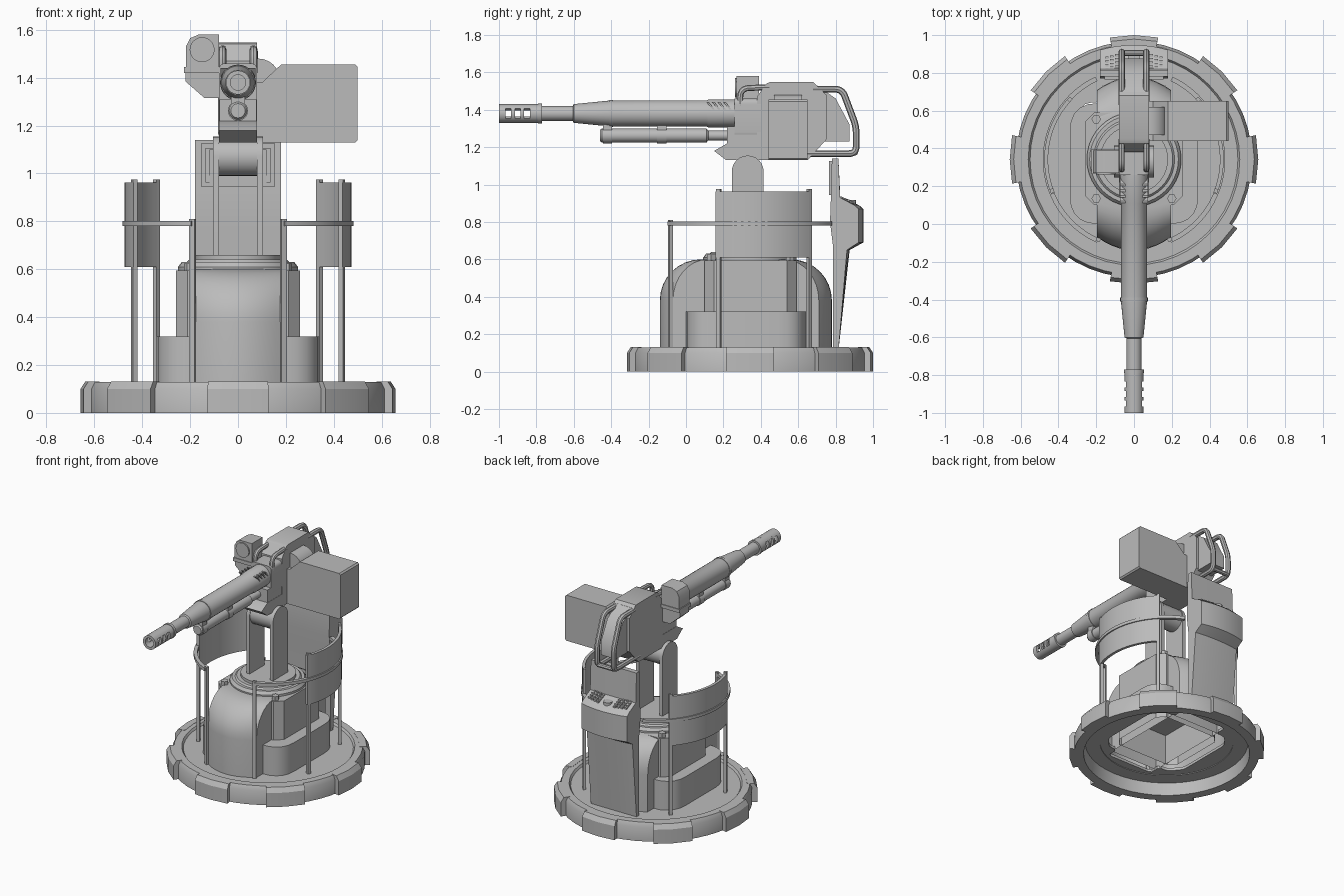
import bpy, bmesh, math
from mathutils import Vector

cube = bpy.data.objects.get("Cube")
if cube:
    bpy.data.objects.remove(cube)

grey = bpy.data.materials.new("plain_grey")
grey.use_nodes = True
grey.diffuse_color = (0.5, 0.5, 0.5, 1)
grey.node_tree.nodes["Principled BSDF"].inputs["Base Color"].default_value = (0.5, 0.5, 0.5, 1)

CY = 0.342          # turret axis
GUN_Z = 1.38        # bore height
made = []


def link(name, mesh):
    ob = bpy.data.objects.new(name, mesh)
    bpy.context.collection.objects.link(ob)
    mesh.materials.clear()
    mesh.materials.append(grey)
    made.append(ob)
    return ob


def finish(name, bm, open_bottom=False):
    bmesh.ops.remove_doubles(bm, verts=bm.verts, dist=1e-5)
    bmesh.ops.recalc_face_normals(bm, faces=bm.faces)
    if open_bottom:
        low = [f for f in bm.faces if f.normal.z < -0.9]
        bmesh.ops.delete(bm, geom=low, context='FACES')
    mesh = bpy.data.meshes.new(name)
    bm.to_mesh(mesh)
    bm.free()
    return link(name, mesh)


def fillet(pts, r, closed=True, n=5):
    """Round every corner of a 2D or 3D outline."""
    pts = [Vector(p) for p in pts]
    out = []
    for i, p in enumerate(pts):
        if not closed and i in (0, len(pts) - 1):
            out.append(p)
            continue
        da, db = pts[i - 1] - p, pts[(i + 1) % len(pts)] - p
        a = p + da.normalized() * min(r, da.length / 2)
        b = p + db.normalized() * min(r, db.length / 2)
        for k in range(n + 1):
            t = k / n
            out.append(a * (1 - t) ** 2 + p * 2 * t * (1 - t) + b * t * t)
    return out


def skin_rings(bm, rings, loop):
    count = len(rings)
    for i in range(count if loop else count - 1):
        a, b = rings[i], rings[(i + 1) % count]
        for j in range(len(a)):
            k = (j + 1) % len(a)
            bm.faces.new((a[j], a[k], b[k], b[j]))
    if not loop:
        bm.faces.new(rings[0])
        bm.faces.new(rings[-1])


def prism(name, pts, axis, lo, hi, slices=1, bow=lambda y, x: y, open_bottom=False):
    """Extrude an outline along an axis; bow curves an X extrusion in y."""
    place = {'X': lambda u, v, w: (w, bow(u, w), v),
             'Y': lambda u, v, w: (u, w, v),
             'Z': lambda u, v, w: (u, v, w)}[axis]
    bm = bmesh.new()
    rings = [[bm.verts.new(place(p[0], p[1], lo + (hi - lo) * i / slices)) for p in pts]
             for i in range(slices + 1)]
    skin_rings(bm, rings, False)
    return finish(name, bm, open_bottom)


def box(name, x0, x1, y0, y1, z0, z1):
    return prism(name, [(x0, y0), (x1, y0), (x1, y1), (x0, y1)], 'Z', z0, z1)


def upright(u, v, w):
    return (u, CY + v, w)


def bore(u, v, w):
    return (u, w, GUN_Z + v)


def revolve(name, pts, place=upright, a0=0, a1=360, steps=40):
    """Spin a closed (radius, height) profile through an angle range."""
    full = a1 - a0 >= 360
    bm = bmesh.new()
    rings = []
    for i in range(steps if full else steps + 1):
        a = math.radians(a0 + (a1 - a0) * i / steps)
        rings.append([bm.verts.new(place(r * math.cos(a), r * math.sin(a), h)) for r, h in pts])
    skin_rings(bm, rings, full)
    bmesh.ops.dissolve_degenerate(bm, dist=1e-6, edges=bm.edges)
    return finish(name, bm)


def band(r0, r1, h0, h1):
    return [(r0, h0), (r1, h0), (r1, h1), (r0, h1)]


def rod(name, path, r):
    curve = bpy.data.curves.new(name, 'CURVE')
    curve.dimensions = '3D'
    curve.bevel_depth, curve.bevel_resolution, curve.use_fill_caps = r, 2, True
    sp = curve.splines.new('POLY')
    sp.points.add(len(path) - 1)
    for pt, co in zip(sp.points, path):
        pt.co = (*co, 1)
    tmp = bpy.data.objects.new(name, curve)
    mesh = bpy.data.meshes.new_from_object(tmp)
    bpy.data.objects.remove(tmp)
    return link(name, mesh)


# Base ring with raised outer blocks
revolve("base_ring", [(.625, 0), (.625, .10), (.61, .13), (.56, .13), (.55, .115), (.45, .115),
                      (.45, .09), (.55, .09), (.56, 0)], steps=48)
for i in range(8):
    revolve("base_block", [(.59, 0), (.658, 0), (.658, .10), (.637, .132), (.59, .132)],
            a0=45 * i - 11.25, a1=45 * i + 11.25, steps=2)

# Deck filling the ring up to the pedestal walls
bm = bmesh.new()
deck = []
for i in range(96):
    c, s = math.cos(math.tau * i / 96), math.sin(math.tau * i / 96)
    ac, as_ = abs(c) + 1e-6, abs(s) + 1e-6
    r = max(min(.33 / ac, .30 / as_, .39), min(.185 / ac, .39 / as_))
    deck.append([bm.verts.new((q * c, CY + q * s, z))
                 for q, z in ((r, .095), (.455, .095), (.455, .115), (r, .115))])
skin_rings(bm, deck, True)
finish("deck", bm)

# Pedestal hull, side housings and skirt, open underneath
front = [(-.14 + .22 * (1 - math.cos(t)), .38 + .22 * math.sin(t)) for t in
         [math.pi / 2 * k / 8 for k in range(9)]]
back = [(.64 - y, z) for y, z in reversed(front)]
prism("hull", [(-.14, .1)] + front + back + [(.78, .1)], 'X', -.195, .195, 10,
      lambda y, x: .32 + (y - .32) * (1 - 4 * x * x), True)
chamfered = [(s * x, y) for s, seq in ((1, 1), (-1, -1))
             for x, y in [(.21, .10), (.26, .15), (.26, .54), (.21, .59)][::seq]]
prism("side_housing", chamfered, 'Z', .1, .595, open_bottom=True)
prism("skirt", fillet([(-.34, 0), (.34, 0), (.34, .64), (-.34, .64)], .15), 'Z', .1, .32,
      open_bottom=True)
for x in (-.2, .2):
    for y in (.135, .555):
        revolve("hull_bolt", band(0, .025, .59, .625),
                lambda u, v, w, x=x, y=y: (x + u, y + v, w), steps=6)

# Turntable
revolve("turntable", [(0, .59), (.25, .59), (.25, .61), (.235, .63), (.215, .63), (.205, .64),
                      (.18, .64), (.18, .66), (0, .66)])

# Yoke arms and trunnion
arch = [(.33 + .085 * math.cos(t), 1.07 + .085 * math.sin(t))
        for t in [math.pi * k / 12 for k in range(13)]]
for s in (-1, 1):
    prism("yoke_arm", [(.415, .64)] + arch + [(.245, .64)], 'X', s * .08, s * .105)
revolve("trunnion", band(0, .08, -.085, .085), lambda u, v, w: (w, .33 + u, 1.07 + v), steps=28)

# Curved shields, rails and posts
for s in (-1, 1):
    side = lambda u, v, w, s=s: (s * u, CY + v, w)
    revolve("shield", band(.455, .475, .61, .962), side, -23, 43, 16)
    revolve("rail", band(.458, .483, .78, .802), side, -66, 65, 28)
    for a, top in ((-66, .81), (-21, .975), (43, .975)):
        revolve("rail_post", band(.455, .475, .11, top), side, a - 1.4, a + 1.4, 1)

# Control console, bowed on its outer side, with screen and keypads
prism("console", [(.785, .11), (.815, .11), (.875, .65), (.948, .69), (.948, .87), (.925, .89),
                  (.825, .93), (.815, 1.14), (.78, 1.14), (.775, .94), (.77, .80), (.785, .68)],
      'X', -.18, .18, 8, lambda y, x: y - .8 * x * x * max(0, min(1, (y - .82) / .1)))
box("screen_panel", -.12, .12, .77, .785, .965, 1.10)
for s in (-1, 1):
    box("screen_frame_side", s * .135, s * .155, .765, .785, .95, 1.12)
for z in (.945, 1.105):
    box("screen_frame_bar", -.155, .155, .765, .785, z, z + .02)
for s in (-1, 1):
    for i in range(4):
        for j in range(4):
            x, y = s * (.065 + .026 * i), .838 + .02 * j - .006 * i
            z = .93 - .4 * (y + .5 * x * x - .825)
            box("key", x - .009, x + .009, y - .007, y + .007, z - .01, z + .008)
revolve("console_dial", band(0, .03, .88, .918), lambda u, v, w: (u, .88 + v, w), steps=16)

# Barrel, sleeve and slotted muzzle brake
revolve("barrel", [(0, .3), (.075, .3), (.075, .12), (.07, .11), (.07, -.40), (.05, -.60),
                   (.04, -.605), (.04, -.78), (0, -.78)], bore, steps=28)
revolve("sleeve_ring", band(.05, .073, -.41, -.39), bore, steps=28)
revolve("muzzle_collar", band(0, .053, -.79, -.77), bore, steps=24)
edges = [-1, -.965, -.935, -.915, -.885, -.865, -.835, -.79]
for i, (h0, h1) in enumerate(zip(edges, edges[1:])):
    if i % 2 == 0:
        revolve("muzzle_ring", band(.032, .05, h0, h1), bore, steps=24)
    else:
        for a in (90, 270):
            revolve("muzzle_bridge", band(.032, .05, h0, h1), bore, a - 58, a + 58, 8)
for s in (-1, 1):
    for k in range(4):
        y = .11 + .03 * k
        prism("vent_rib", [(y, 1.44), (y + .012, 1.44), (y + .045, 1.40), (y + .033, 1.40)],
              'X', s * .045, s * .073)

# Recoil tube under the barrel
under = lambda u, v, w: (u, w, 1.262 + v)
revolve("recoil_tube", [(0, -.46), (.03, -.46), (.037, -.45), (.037, .11), (.026, .12),
                        (.026, .26), (0, .26)], under, steps=20)
for y in (-.42, -.13):
    box("tube_clamp", -.03, .03, y - .025, y + .025, 1.28, 1.34)
    revolve("clamp_ring", band(.03, .042, y - .025, y + .025), under, steps=20)

# Receiver and cradle
prism("cradle", [(.15, 1.18), (.215, 1.13), (.65, 1.13), (.65, 1.22), (.22, 1.22)], 'X', -.08, .08)
box("front_block", -.078, .078, .22, .39, 1.215, 1.31)
prism("receiver_front", fillet([(-.08, 1.25), (.08, 1.25), (.08, 1.46), (-.08, 1.46)], .03),
      'Y', .26, .40)
prism("receiver", [(.38, 1.13), (.38, 1.47), (.43, 1.54), (.45, 1.548), (.68, 1.548), (.75, 1.48),
                   (.75, 1.24), (.65, 1.13)], 'X', -.08, .08)
prism("receiver_rear", [(.6, 1.23), (.6, 1.53), (.70, 1.53), (.80, 1.46), (.875, 1.32),
                        (.875, 1.23)], 'X', -.06, .06)
for s in (-1, 1):
    x = s * .065
    rod("rear_handle", fillet([(x, .68, 1.51), (x, .835, 1.51), (x, .91, 1.31), (x, .91, 1.165),
                               (x, .63, 1.165)], .04, False), .018)
    rod("top_handle", fillet([(x, .29, 1.42), (x, .29, 1.515), (x, .45, 1.52)], .05, False), .016)
rod("handle_crossbar", [(-.06, .905, 1.17), (.06, .905, 1.17)], .015)

# Ammunition box and feed drum
prism("ammo_box", [(.08, 1.13), (.49, 1.13), (.5, 1.14), (.5, 1.445), (.49, 1.455), (.18, 1.455),
                   (.10, 1.38), (.08, 1.38)], 'Y', .44, .65)
revolve("feed_drum", band(0, .09, .47, .62), lambda u, v, w: (.085 + u, w, 1.39 + v), steps=24)

# Sight box with lens and bracket
prism("sight_box", [(-.08, 1.43), (-.08, 1.58), (-.165, 1.58), (-.2, 1.565), (-.218, 1.53),
                    (-.218, 1.43)], 'Y', .27, .39)
box("sight_plate", -.225, -.07, .265, .395, 1.42, 1.445)
prism("sight_bracket", [(-.22, 1.425), (-.22, 1.385), (-.14, 1.315), (-.07, 1.315), (-.07, 1.425)],
      'Y', .28, .38)
revolve("sight_lens", band(0, .052, .262, .28), lambda u, v, w: (-.15 + u, w, 1.517 + v), steps=24)

# Smooth curved surfaces, keep hard edges
bpy.ops.object.select_all(action='DESELECT')
for ob in made:
    ob.select_set(True)
bpy.context.view_layer.objects.active = made[0]
bpy.ops.object.shade_smooth_by_angle(angle=math.radians(30))
